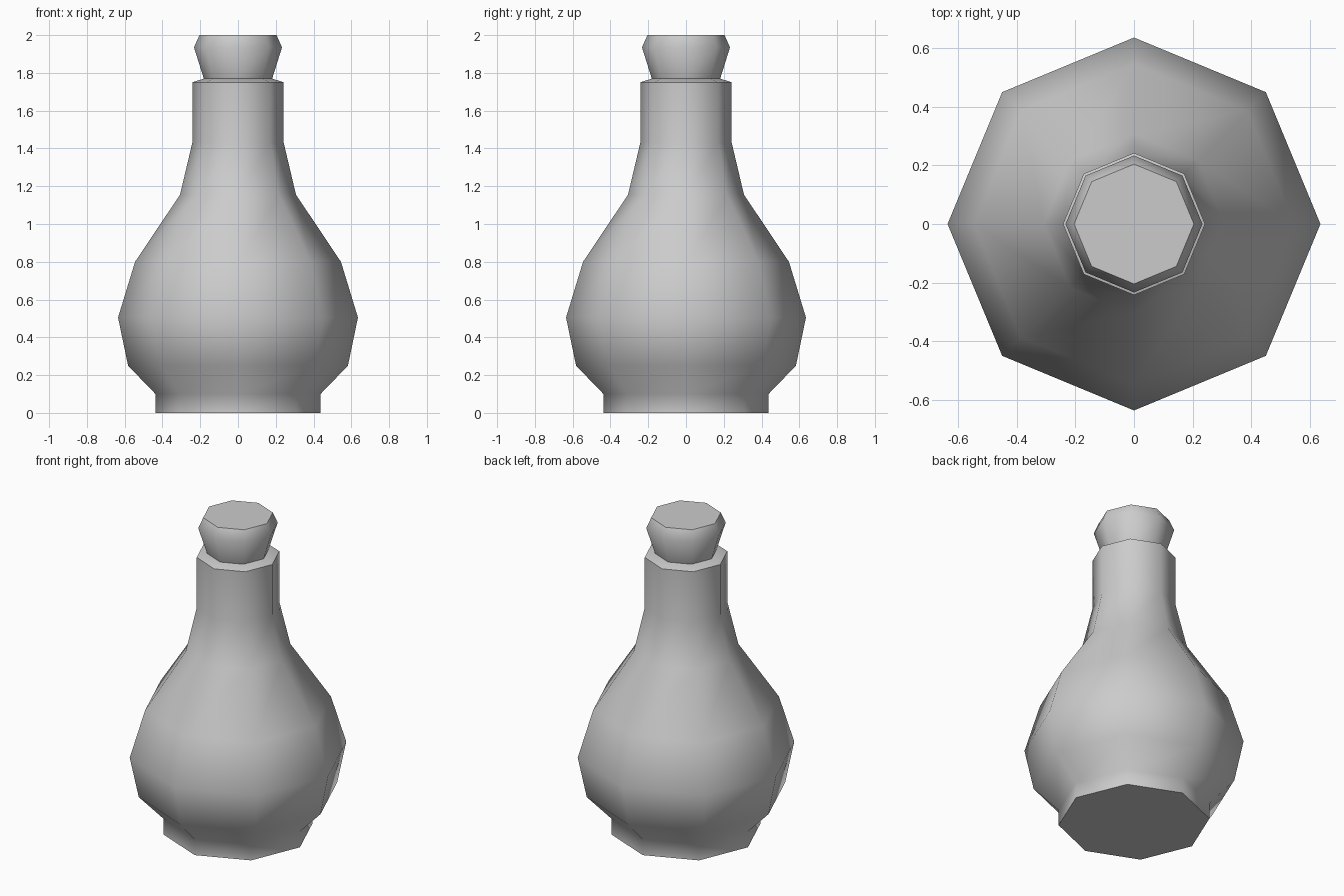
import bpy, bmesh
from math import cos, sin, pi, radians

if "Cube" in bpy.data.objects:
    bpy.data.objects.remove(bpy.data.objects["Cube"])

SIDES = 8


def lathe(name, profile):
    """Closed eight-sided solid of revolution from (radius, height) points."""
    bm = bmesh.new()
    rings = [[bm.verts.new((r * cos(2 * pi * i / SIDES), r * sin(2 * pi * i / SIDES), z))
              for i in range(SIDES)] for r, z in profile]
    for low, high in zip(rings, rings[1:]):
        for i in range(SIDES):
            j = (i + 1) % SIDES
            bm.faces.new((low[i], low[j], high[j], high[i]))
    bm.faces.new(rings[0][::-1])
    bm.faces.new(rings[-1])
    mesh = bpy.data.meshes.new(name)
    bm.to_mesh(mesh)
    bm.free()
    obj = bpy.data.objects.new(name, mesh)
    bpy.context.collection.objects.link(obj)
    bpy.ops.object.select_all(action='DESELECT')
    obj.select_set(True)
    bpy.context.view_layer.objects.active = obj
    bpy.ops.object.shade_smooth_by_angle(angle=radians(60))
    return obj


# Bottle: foot, round belly, tapering neck and sloped rim
lathe("bottle", [(0.437, 0), (0.437, 0.10), (0.582, 0.25), (0.635, 0.505),
                 (0.545, 0.80), (0.307, 1.155), (0.242, 1.43),
                 (0.242, 1.75), (0.18, 1.77)])

# Stopper: flared plug seated in the neck
lathe("stopper", [(0.165, 1.72), (0.181, 1.77), (0.233, 1.935), (0.204, 2.0)])
